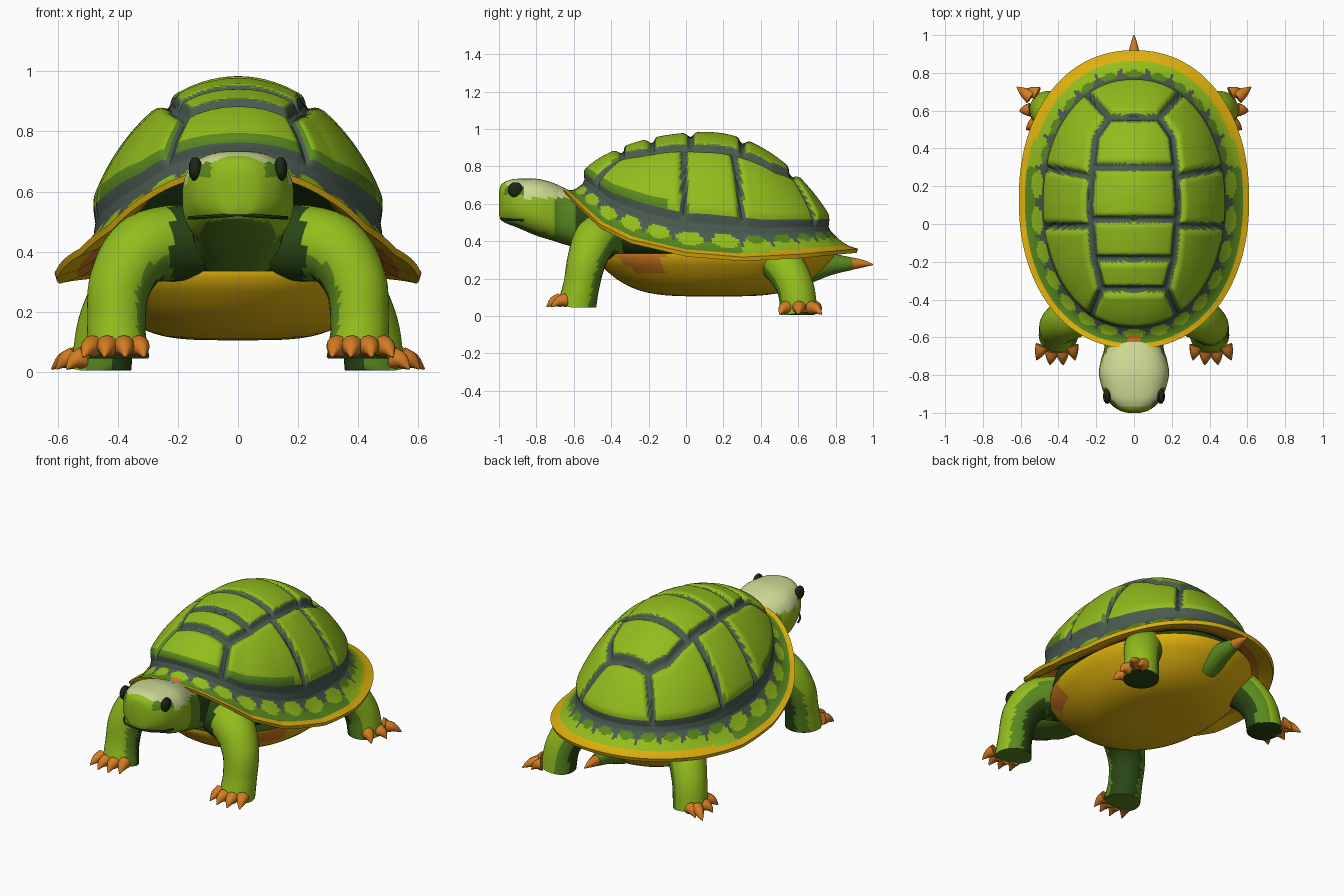
import bpy, bmesh, math
from mathutils import Vector

cube = bpy.data.objects.get("Cube")
if cube:
    bpy.data.objects.remove(cube)

PALETTE = {
    "light_green": (.29, .51, .012), "mid_green": (.1, .25, .014),
    "dark_green": (.022, .062, .007), "slate": (.07, .105, .08),
    "yellow": (.74, .44, .004), "orange": (.65, .2, .016),
    "pale_green": (.6, .68, .29), "eye_dark": (.012, .02, .008),
}
MATS = {}
for key, rgb in PALETTE.items():
    m = bpy.data.materials.new(key)
    m.use_nodes = True
    m.diffuse_color = (*rgb, 1)
    m.node_tree.nodes["Principled BSDF"].inputs["Base Color"].default_value = (*rgb, 1)
    MATS[key] = m


def loft(name, rings, rule, angle=40):
    """Skin closed rings, cap both ends, colour each face by rule(centre, normal, ring, step)."""
    bm = bmesh.new()
    vs = [[bm.verts.new(p) for p in r] for r in rings]
    n = len(rings[0])
    tags = {}
    for i in range(len(vs) - 1):
        for j in range(n):
            k = (j + 1) % n
            tags[bm.faces.new((vs[i][j], vs[i][k], vs[i + 1][k], vs[i + 1][j]))] = (i, j)
    tags[bm.faces.new(vs[0])] = (0, 0)
    tags[bm.faces.new(vs[-1])] = (len(vs) - 2, 0)
    bmesh.ops.recalc_face_normals(bm, faces=bm.faces[:])
    used = []
    for f, (i, j) in tags.items():
        c = rule if isinstance(rule, str) else rule(f.calc_center_median(), f.normal, i, j)
        if c not in used:
            used.append(c)
        f.material_index = used.index(c)
    me = bpy.data.meshes.new(name)
    bm.to_mesh(me)
    bm.free()
    for c in used:
        me.materials.append(MATS[c])
    ob = bpy.data.objects.new(name, me)
    bpy.context.collection.objects.link(ob)
    bpy.ops.object.select_all(action='DESELECT')
    ob.select_set(True)
    bpy.context.view_layer.objects.active = ob
    bpy.ops.object.shade_smooth_by_angle(angle=math.radians(angle))


def spline(pts, steps=5):
    """Smooth samples through tuples of any length."""
    out = []
    for i in range(len(pts) - 1):
        a, b, c, d = (pts[max(0, min(len(pts) - 1, i + k))] for k in (-1, 0, 1, 2))
        for s in range(steps):
            t = s / steps
            out.append(tuple(q + t * (r - p) / 2 + t * t * (p - 2.5 * q + 2 * r - d4 / 2)
                             + t ** 3 * (1.5 * (q - r) + (d4 - p) / 2)
                             for p, q, r, d4 in zip(a, b, c, d)))
    return out + [pts[-1]]


def tube(name, pts, rule, sides=28, steps=7, floor=0):
    """Round limb through (x, y, z, radius) points, flattened at the floor."""
    path = spline(pts, steps)
    rings = []
    for i, p in enumerate(path):
        a, b = path[max(i - 1, 0)], path[min(i + 1, len(path) - 1)]
        q = (Vector(b[:3]) - Vector(a[:3])).to_track_quat('Z', 'Y')
        ring = []
        for k in range(sides):
            w = math.tau * k / sides
            v = Vector(p[:3]) + q @ Vector((math.cos(w), math.sin(w), 0)) * p[3]
            v.z = max(v.z, floor)
            ring.append(v)
        rings.append(ring)
    loft(name, rings, rule)


def ball(name, c, r, rule, sides=24):
    rings = []
    for i in range(1, sides // 2):
        a = math.pi * i / (sides // 2)
        rings.append([Vector((c[0] + r[0] * math.sin(a) * math.cos(w),
                              c[1] + r[1] * math.sin(a) * math.sin(w), c[2] + r[2] * math.cos(a)))
                      for w in (math.tau * k / sides for k in range(sides))])
    loft(name, rings, rule)


def lookup(table, y):
    for (a, p), (b, q) in zip(table, table[1:]):
        if y <= b:
            return p + (q - p) * max(0, (y - a) / (b - a))
    return table[-1][1]


def oval(t, rx, ry, power=2.15):
    c, s = math.cos(t), math.sin(t)
    return rx * math.copysign(abs(c) ** (2 / power), c), ry * math.copysign(abs(s) ** (2 / power), s)


# Shell: domed scutes, sloping skirt, rim and underside in one skin
RIM = [(-.66, .68), (-.58, .6), (-.46, .49), (-.3, .41), (0, .34), (.3, .315), (.6, .33), (.92, .36)]
EDGE = [(-.55, .71), (-.4, .59), (-.2, .51), (0, .46), (.4, .44), (.77, .46)]
SEAMS = [((0, .3), (.21, .3)), ((0, .025), (.23, .025)), ((0, -.18), (.21, -.18)),
         ((0, -.34), (.17, -.34)), ((0, .56), (.13, .56)), ((.13, .56), (.2, .46)),
         ((.2, .46), (.22, .3)), ((.22, .3), (.235, .1)), ((.235, .1), (.21, -.18)),
         ((.21, -.18), (.17, -.34)), ((.17, -.34), (.23, -.48)), ((.23, -.01), (.5, -.01)),
         ((.22, .25), (.48, .3)), ((.13, .56), (.26, .7))]
SEGS, DOME, SKIRT = 252, 84, 16


def seam_gap(p):
    q = Vector((abs(p.x), p.y))
    best = 1
    for a, b in SEAMS:
        a, b = Vector(a), Vector(b)
        d = b - a
        t = max(0, min(1, (q - a).dot(d) / d.length_squared))
        best = min(best, (q - a - d * t).length)
    return best


def dome_point(t, s):
    x, y = oval(t, .48, .66)
    base = lookup(EDGE, y + .11)
    p = Vector((x * s, .11 + y * s, 0))
    p.z = base + (.96 - base) * max(0, 1 - s * s) ** (.67 + .2 * max(0, math.sin(t)))
    h = max(0, min(1, (min(seam_gap(p), (1 - s) * .7) - .008) / .03))
    h = h * (2 - h) * .024
    return p + Vector((math.cos(t) * s * h, math.sin(t) * s * h, h))


def rim_point(t, k, dz):
    x, y = oval(t, .61, .79)
    return Vector((x * k, .13 + y * k, lookup(RIM, .13 + y) + dz))


def skirt_point(t, u):
    x, y = oval(t, .48, .66)
    p = Vector((x, .11 + y, lookup(EDGE, .11 + y))).lerp(rim_point(t, 1, 0), u)
    p.z -= .02 * math.sin(u * math.pi)
    return p


def skirt_colour(c, u, t):
    wave = abs(math.sin(13 * t))
    if abs(c.x) < .03 and c.y < 0 and u > .4:
        return "orange"
    if u > (.64 if c.y > .45 else .74):
        return "yellow"
    if u < .06 + .4 * (1 - wave) ** 2:
        return "slate"
    inner = u < .1 + .42 * wave ** .7
    if c.y > .3:
        return "mid_green" if u < .1 + .2 * wave else "light_green"
    return "light_green" if inner else "mid_green"


def shell_colour(c, n, i, j):
    if i < DOME:
        s = math.sin(math.pi / 2 * (i + .5) / DOME)
        gap = seam_gap(c)
        if s > .972 or gap < .017:
            return "slate"
        return "mid_green" if s > .94 and c.y < -.1 or gap < .021 else "light_green"
    if i < DOME + SKIRT:
        return skirt_colour(c, (i - DOME + .5) / SKIRT, math.tau * (j + .5) / SEGS)
    return ("yellow", "yellow", "orange", "dark_green", "dark_green")[min(i - DOME - SKIRT, 4)]


angles = [math.tau * k / SEGS for k in range(SEGS)]
rings = [[dome_point(t, max(.01, math.sin(math.pi / 2 * i / DOME))) for t in angles] for i in range(DOME)]
rings += [[skirt_point(t, i / SKIRT) for t in angles] for i in range(SKIRT + 1)]
rings += [[rim_point(t, k, dz) for t in angles] for k, dz in ((.99, -.022), (.88, .0), (.79, .03), (.7, .05))]
rings.append([Vector((.1 * math.cos(t), .13 + .1 * math.sin(t), .48)) for t in angles])
loft("shell", rings, shell_colour, 50)


# Belly plate with orange bridges, and the inner body
def belly_colour(c, n, i, j):
    if n.z > .8:
        return "dark_green"
    bridge = -.42 < c.y < -.12 and abs(c.x) > .3 and c.z > .22
    return "orange" if bridge or (i > 15 and c.y < -.3) else "yellow"


belly = []
for i in range(1, 17):
    s = i / 16
    belly.append([Vector((x * s, .15 + y * s, .105 + .21 * s ** 4))
                  for x, y in (oval(t, .49, .64) for t in angles[::3])])
belly.append([v + Vector((0, 0, .02)) for v in belly[-1]])
loft("belly_plate", belly, belly_colour)
ball("body", (0, .12, .42), (.47, .62, .17), "dark_green", 32)

# Head and neck: (y, centre height, half width, half height)
HEAD = [(-1, .6, .03, .06), (-.988, .607, .075, .095), (-.95, .608, .125, .117), (-.9, .603, .158, .131),
        (-.8, .582, .185, .152), (-.72, .56, .175, .155), (-.64, .53, .155, .15), (-.42, .45, .15, .13)]


def head_colour(c, n, i, j):
    crown = n.z > .6 and c.y > -.965 and c.z > .6
    if c.y < -.57 and (crown or (c.y > -.86 and c.z > .63)):
        return "pale_green"
    if c.y > -.6:
        return "dark_green" if n.z > -.3 else "mid_green"
    brow = c.z > .65 and abs(c.x) > .09
    return "mid_green" if n.z < -.8 or c.y > -.7 or brow else "light_green"


loft("head", [[Vector((x, y, z + dz)) for x, dz in (oval(math.tau * k / 48, rx, rz, 2.6) for k in range(48))]
              for y, z, rx, rz in spline(HEAD, 8)], head_colour)
side = [(.163, -.87), (.138, -.925), (.085, -.975)]
mouth = [(-x, y) for x, y in side] + [(0, -.99)] + [(x, y) for x, y in side[::-1]]
tube("mouth", [(x, y, .522 - .06 * abs(x), .006) for x, y in mouth], "dark_green", 8, 4)


# Limbs, claws and eyes on both sides
def leg_colour(sx, front):
    aim = Vector((sx * .5, -.5 if front else .2, .45)).normalized()

    def rule(c, n, i, j):
        d = n.dot(aim)
        if d < -.55 or (front and abs(c.x) < .22):
            return "dark_green"
        return "light_green" if d > .1 else "mid_green"
    return rule


FRONT = [(.16, -.4, .43, .13), (.31, -.48, .41, .12), (.39, -.53, .3, .105), (.405, -.56, .16, .097),
         (.4, -.585, .045, .105)]
BACK = [(.27, .42, .36, .12), (.37, .52, .27, .11), (.435, .585, .15, .1), (.455, .605, .005, .1)]
FRONT_CLAWS = [((.33, -.645), (.312, -.72)), ((.38, -.675), (.375, -.745)),
               ((.435, -.675), (.445, -.745)), ((.485, -.645), (.515, -.72))]
BACK_CLAWS = [((.51, .69), (.565, .715)), ((.545, .67), (.62, .725)),
              ((.55, .605), (.605, .6)), ((.52, .535), (.57, .5))]
for sx, label in ((1, "left"), (-1, "right")):
    for kind, path, claws, floor in (("front", FRONT, FRONT_CLAWS, .045), ("back", BACK, BACK_CLAWS, .005)):
        tube(f"{label}_{kind}_leg", [(sx * x, y, z, r) for x, y, z, r in path],
             leg_colour(sx, kind == "front"), floor=floor)
        for k, (a, b) in enumerate(claws):
            mid = [(p + q) / 2 for p, q in zip(a, b)]
            tube(f"{label}_{kind}_claw_{k + 1}",
                 [(sx * a[0], a[1], floor + .04, .037), (sx * mid[0], mid[1], floor + .032, .026),
                  (sx * b[0], b[1], floor + .004, .003)], "orange", 12, 3, floor - .005)
    ball(f"{label}_eye", (sx * .142, -.912, .675), (.022, .04, .042), "eye_dark", 16)

# Tail with horny tip
tube("tail", [(0, .64, .25, .08), (0, .76, .275, .06), (0, .89, .28, .033)], "mid_green")
tube("tail_tip", [(0, .87, .28, .036), (0, .94, .28, .022), (0, 1, .275, .003)], "orange", 12, 3)
